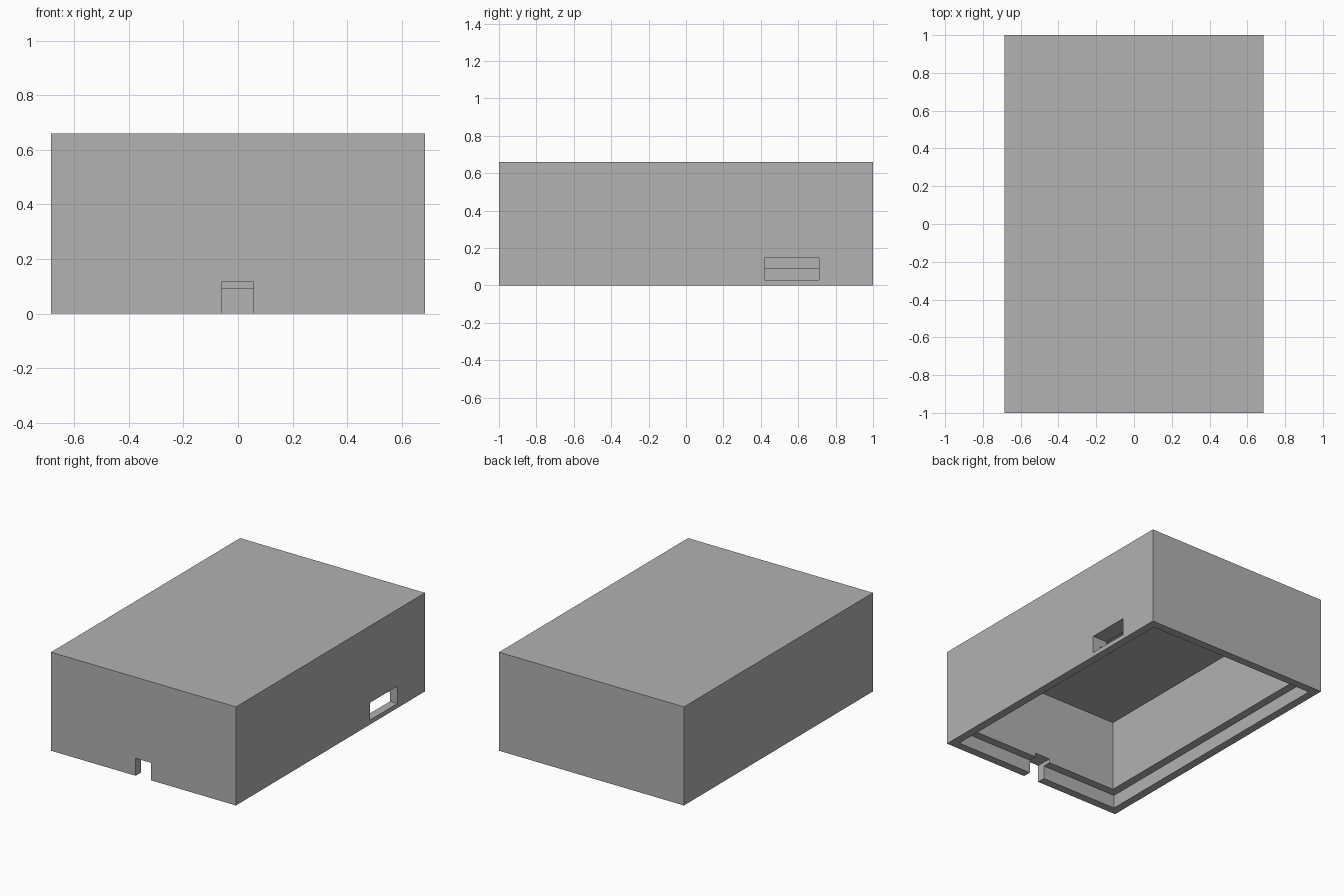
import bpy

cube = bpy.data.objects.get("Cube")
if cube:
    bpy.data.objects.remove(cube, do_unlink=True)

# Overall size and wall layout
W, D, H = 1.37, 2.0, 0.66
LIP, WALL = 0.055, 0.11
LEDGE_Z, CEILING_Z = 0.09, 0.57

grey = bpy.data.materials.new("plain grey")
grey.use_nodes = True
colour = (0.445, 0.445, 0.445, 1)
grey.diffuse_color = colour
grey.node_tree.nodes["Principled BSDF"].inputs["Base Color"].default_value = colour


def box(name, low, high):
    """Axis-aligned box between two corners."""
    bpy.ops.mesh.primitive_cube_add(size=1)
    ob = bpy.context.object
    ob.name = name
    mid = [(a + b) / 2 for a, b in zip(low, high)]
    size = [b - a for a, b in zip(low, high)]
    for v in ob.data.vertices:
        v.co = [m + c * s for m, c, s in zip(mid, v.co, size)]
    ob.data.materials.append(grey)
    return ob


def inner(name, inset, top):
    """Box inset from the outer walls, open through the bottom."""
    x, y = W / 2 - inset, D / 2 - inset
    return box(name, (-x, -y, -0.1), (x, y, top))


# Enclosure shell
shell = box("enclosure_shell", (-W / 2, -D / 2, 0), (W / 2, D / 2, H))

# Hollow, stepped lid recess, cable notch in the front, port in the right-hand wall
cutters = [
    inner("cavity_cutter", WALL, CEILING_Z),
    inner("lid_recess_cutter", LIP, LEDGE_Z),
    box("cable_notch_cutter", (-0.058, -1.1, -0.1), (0.056, -0.8, 0.117)),
    box("side_port_cutter", (0.5, 0.42, 0.03), (0.8, 0.71, 0.146)),
]
for cutter in cutters:
    bpy.context.view_layer.objects.active = shell
    mod = shell.modifiers.new(cutter.name, "BOOLEAN")
    mod.operation = "DIFFERENCE"
    mod.solver = "EXACT"
    mod.object = cutter
    bpy.ops.object.modifier_apply(modifier=mod.name)
    bpy.data.objects.remove(cutter, do_unlink=True)
